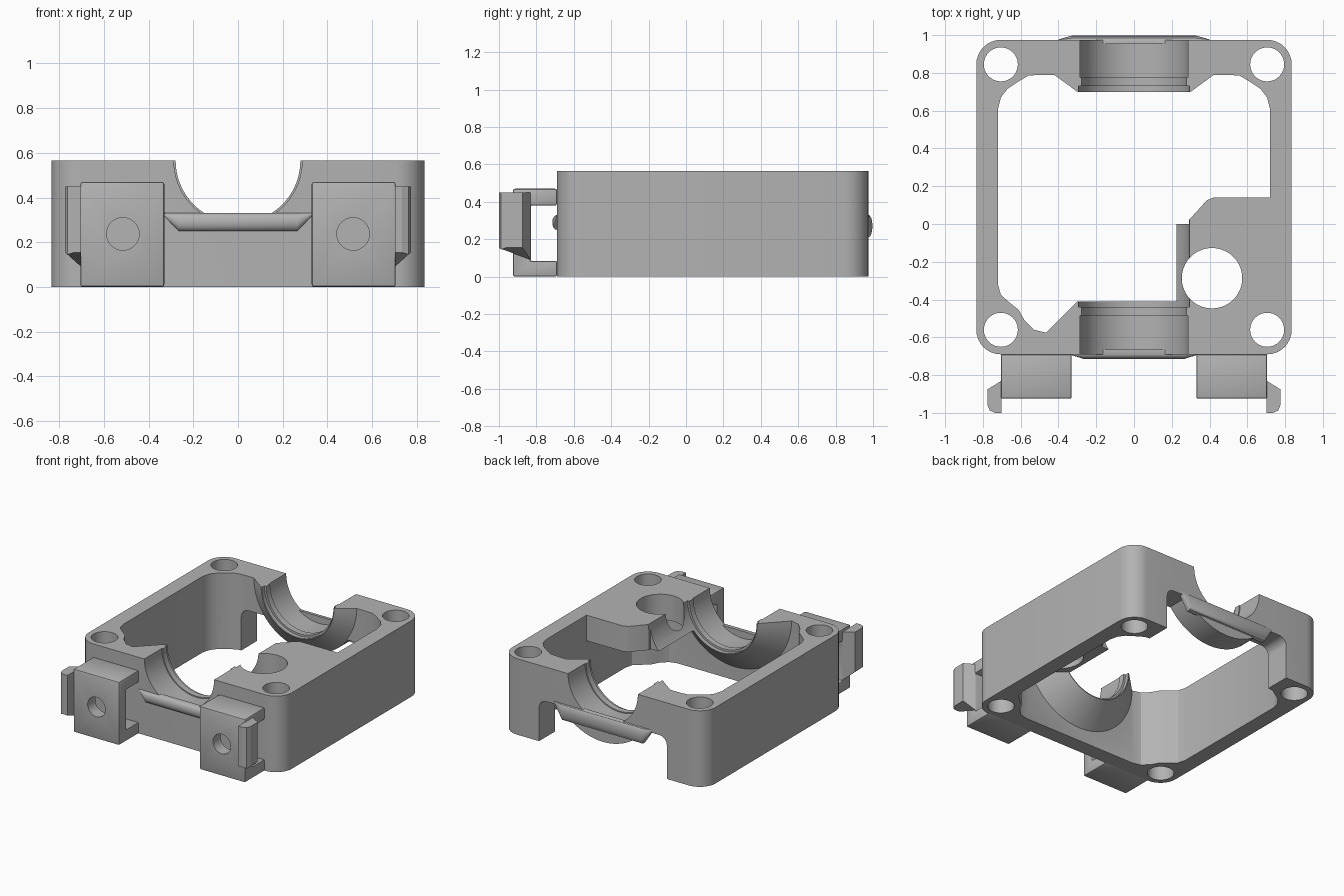
import bpy, bmesh, math
from mathutils import Matrix

cube = bpy.data.objects.get("Cube")
if cube:
    bpy.data.objects.remove(cube, do_unlink=True)

grey = bpy.data.materials.new("plain grey")
grey.use_nodes = True
COLOUR = (0.45, 0.45, 0.45, 1)
grey.diffuse_color = COLOUR
grey.node_tree.nodes["Principled BSDF"].inputs["Base Color"].default_value = COLOUR

H = 0.565           # frame height, also the bore axis height
FRONT, BACK = -0.69, 0.975


def finish(name, bm):
    bmesh.ops.remove_doubles(bm, verts=bm.verts, dist=1e-5)
    bmesh.ops.recalc_face_normals(bm, faces=bm.faces)
    mesh = bpy.data.meshes.new(name)
    bm.to_mesh(mesh)
    bm.free()
    mesh.materials.append(grey)
    ob = bpy.data.objects.new(name, mesh)
    bpy.context.collection.objects.link(ob)
    return ob


def prism(name, pts, lo, hi, axis="z"):
    """Extrude a 2D outline along an axis: z uses (x, y), x uses (y, z), y uses (x, z)."""
    place = {"z": lambda a, b, c: (a, b, c),
             "x": lambda a, b, c: (c, a, b),
             "y": lambda a, b, c: (a, c, b)}[axis]
    bm = bmesh.new()
    rings = [[bm.verts.new(place(a, b, c)) for a, b in pts] for c in (lo, hi)]
    bm.faces.new(rings[0])
    bm.faces.new(rings[1])
    for i in range(len(pts)):
        j = (i + 1) % len(pts)
        bm.faces.new((rings[0][i], rings[0][j], rings[1][j], rings[1][i]))
    return finish(name, bm)


def circle(cx, cy, r, n=40):
    return [(cx + r * math.cos(2 * math.pi * i / n), cy + r * math.sin(2 * math.pi * i / n))
            for i in range(n)]


def rounded(x0, x1, y0, y1, r, n=8):
    pts = []
    corners = ((x1 - r, y1 - r), (x0 + r, y1 - r), (x0 + r, y0 + r), (x1 - r, y0 + r))
    for k, (cx, cy) in enumerate(corners):
        for i in range(n + 1):
            a = math.pi / 2 * (k + i / n)
            pts.append((cx + r * math.cos(a), cy + r * math.sin(a)))
    return pts


def lathe(name, profile, n=72):
    """Closed turned solid round the bore axis, from (y, radius) pairs."""
    bm = bmesh.new()
    rings = [[bm.verts.new((x, y, z)) for x, z in circle(0, H, r, n)] for y, r in profile]
    bm.faces.new(rings[0])
    bm.faces.new(rings[-1])
    for a, b in zip(rings, rings[1:]):
        for i in range(n):
            j = (i + 1) % n
            bm.faces.new((a[i], a[j], b[j], b[i]))
    return finish(name, bm)


def boolean(ob, other, op):
    mod = ob.modifiers.new(op, "BOOLEAN")
    mod.operation, mod.solver, mod.object = op, "EXACT", other
    bpy.context.view_layer.objects.active = ob
    bpy.ops.object.modifier_apply(modifier=mod.name)
    bpy.data.objects.remove(other, do_unlink=True)


def mirrored(ob, name):
    bm = bmesh.new()
    bm.from_mesh(ob.data)
    bm.transform(Matrix.Scale(-1, 4, (1, 0, 0)))
    return finish(name, bm)


def smooth(ob, angle=30):
    bpy.ops.object.select_all(action="DESELECT")
    ob.select_set(True)
    bpy.context.view_layer.objects.active = ob
    bpy.ops.object.shade_smooth_by_angle(angle=math.radians(angle))


# Frame: rounded box with an open middle that swells round the corner holes
frame = prism("frame", rounded(-0.835, 0.835, FRONT, BACK, 0.13), 0, H)
half = [(0.5, 0.79), (0.56, 0.785), (0.61, 0.755), (0.67, 0.715), (0.705, 0.67), (0.72, 0.61),
        (0.72, -0.32), (0.705, -0.375), (0.66, -0.415), (0.61, -0.455), (0.58, -0.51),
        (0.53, -0.56), (0.47, -0.575)]
outline = half + [(-x, y) for x, y in reversed(half)]
boolean(frame, prism("cavity", outline, -0.1, 1), "DIFFERENCE")

# Opening under the back wall
boolean(frame, prism("notch", rounded(-0.525, 0.525, -0.3, 0.31, 0.06), 0.6, 1.2, "y"), "DIFFERENCE")

# Half-round bearing seats with conical inner ends
seats = (("front_seat", [(FRONT + 0.02, 0.47), (-0.58, 0.47), (-0.41, 0.30)]),
         ("back_seat", [(0.70, 0.30), (0.795, 0.43), (BACK, 0.43)]))
for name, profile in seats:
    seat = lathe(name, profile)
    boolean(seat, prism("trim", rounded(-1, 1, -1.5, 1.5, 0.1), H, 2), "DIFFERENCE")
    boolean(frame, seat, "UNION")

# Raised corner shelf beside the front seat
shelf = [(0.76, 0.14), (0.42, 0.14), (0.385, 0.125), (0.29, 0.02), (0.29, 0), (0.1, 0),
         (0.1, -0.5), (0.4, -0.62), (0.76, -0.62)]
boolean(frame, prism("shelf", shelf, 0.375, H), "UNION")

# Stepped bore through both seats
bore = [(-1.2, 0.287), (-0.485, 0.287), (-0.485, 0.279), (-0.44, 0.279), (-0.44, 0.294),
        (0.73, 0.294), (0.73, 0.279), (0.775, 0.279), (0.775, 0.287), (1.2, 0.287)]
boolean(frame, lathe("bore", bore), "DIFFERENCE")

# Screw holes and the shelf hole
holes = [(sx * 0.705, y, 0.09) for sx in (-1, 1) for y in (0.845, -0.56)] + [(0.413, -0.287, 0.16)]
for x, y, r in holes:
    boolean(frame, prism("hole", circle(x, y, r), -0.1, 1), "DIFFERENCE")
smooth(frame)


# Rounded ridges across the outside of each seat, tapered at the ends
def ridge(name, y, out, width, low):
    bm = bmesh.new()
    arc = [(math.sin(math.pi * i / 8), math.cos(math.pi * i / 8)) for i in range(9)]
    mid, tall = (0.33 + low) / 2, (0.33 - low) / 2
    rings = []
    for x, k in ((-width, 0.1), (0.07 - width, 1), (width - 0.07, 1), (width, 0.1)):
        ring = [(y + out * k * s, 0.33 - tall * k * (1 - c)) for s, c in arc]
        ring += [(y - out, ring[-1][1]), (y - out, 0.33)]
        rings.append([bm.verts.new((x, a, b)) for a, b in ring])
    bm.faces.new(rings[0])
    bm.faces.new(rings[-1])
    for a, b in zip(rings, rings[1:]):
        for i in range(len(a)):
            j = (i + 1) % len(a)
            bm.faces.new((a[i], a[j], b[j], b[i]))
    smooth(finish(name, bm))


ridge("front_ridge", FRONT, -0.025, 0.335, 0.25)
ridge("back_ridge", BACK, 0.022, 0.40, 0.21)

# Clip blocks: open brackets with a screw hole in the face
c_shape = [(FRONT, 0), (-0.925, 0), (-0.925, 0.47), (FRONT, 0.47), (FRONT, 0.38),
           (-0.835, 0.38), (-0.835, 0.085), (FRONT, 0.085)]
block = prism("left_clip_block", c_shape, 0.33, 0.705, "x")
bevel = block.modifiers.new("bevel", "BEVEL")
bevel.width, bevel.segments = 0.01, 2
bpy.context.view_layer.objects.active = block
bpy.ops.object.modifier_apply(modifier=bevel.name)
boolean(block, prism("screw_hole", circle(0.515, 0.237, 0.073), -1.1, -0.75, "y"), "DIFFERENCE")
smooth(block)
smooth(mirrored(block, "right_clip_block"))

# Side hooks, sloped at the bottom
hook_shape = [(0.702, -1), (0.735, -1), (0.763, -0.988), (0.775, -0.96), (0.775, -0.875), (0.702, -0.83)]
hook = prism("left_hook", hook_shape, 0.09, 0.45)
for v in hook.data.vertices:
    if v.co.z < 0.2:
        v.co.z += max(v.co.x - 0.702, -0.93 - v.co.y, 0) * 0.9
mirrored(hook, "right_hook")
